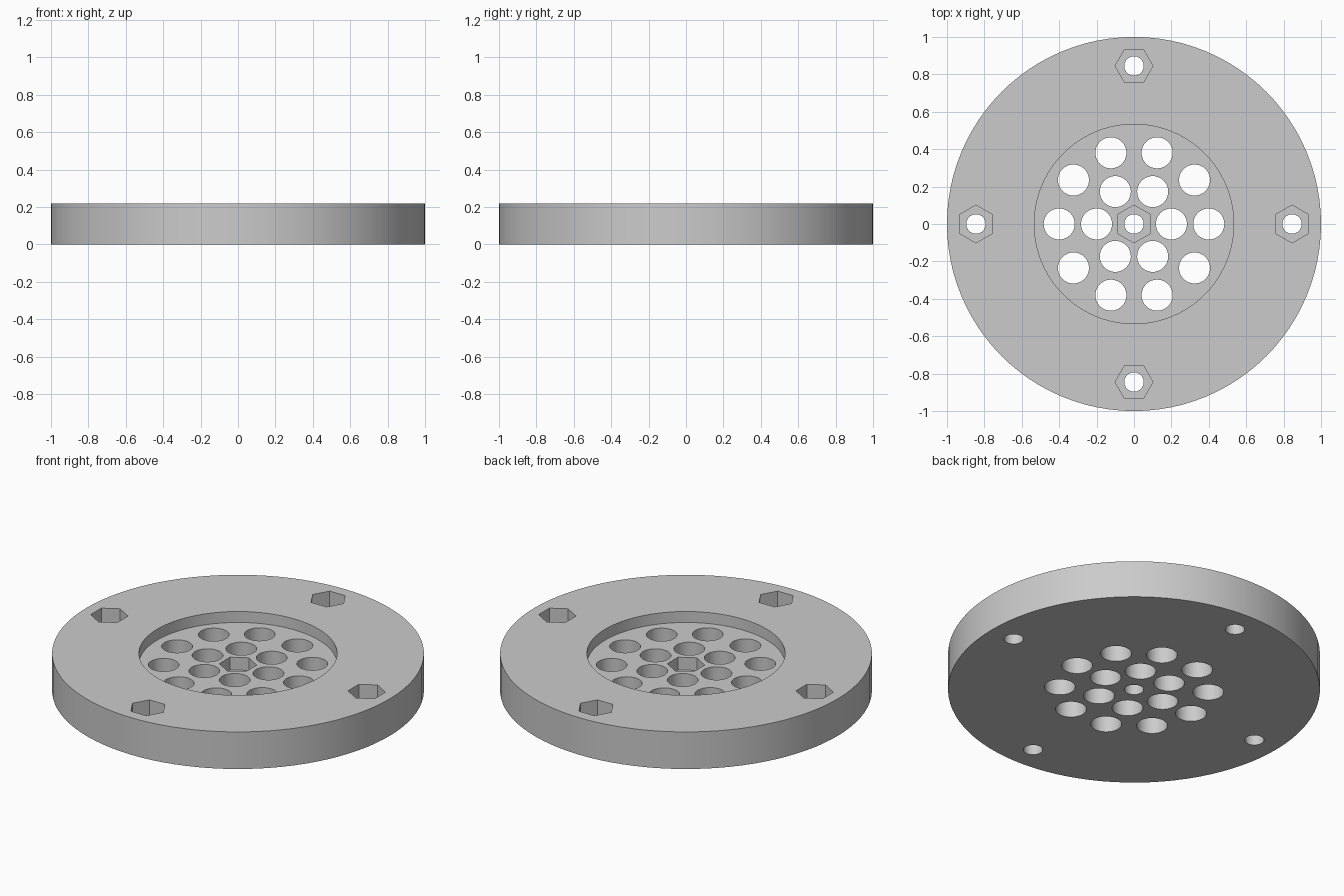
import bpy, bmesh, math
from mathutils import Matrix

if "Cube" in bpy.data.objects:
    bpy.data.objects.remove(bpy.data.objects["Cube"])

H = 0.22          # plate thickness
FLOOR = 0.155     # height of the recess floor
NUT_FLOOR = 0.08  # height of the nut pocket floors

grey = bpy.data.materials.new("plain grey")
grey.diffuse_color = (0.6, 0.6, 0.6, 1)
grey.use_nodes = True
grey.node_tree.nodes["Principled BSDF"].inputs["Base Color"].default_value = grey.diffuse_color


def prism(name, x, y, r, z0, z1, sides, turn=0.0):
    """Upright prism with one corner at angle `turn`."""
    bm = bmesh.new()
    pts = [(x + r * math.cos(turn + math.tau * i / sides),
            y + r * math.sin(turn + math.tau * i / sides)) for i in range(sides)]
    low = [bm.verts.new((px, py, z0)) for px, py in pts]
    top = [bm.verts.new((px, py, z1)) for px, py in pts]
    bm.faces.new(low[::-1])
    bm.faces.new(top)
    for i in range(sides):
        j = (i + 1) % sides
        bm.faces.new((low[i], low[j], top[j], top[i]))
    mesh = bpy.data.meshes.new(name)
    bm.to_mesh(mesh)
    bm.free()
    mesh.materials.append(grey)
    ob = bpy.data.objects.new(name, mesh)
    bpy.context.collection.objects.link(ob)
    return ob


# round base plate
plate = prism("drain_plate", 0, 0, 1.0, 0, H, 96)

# central round recess
cutters = [prism("recess_cutter", 0, 0, 0.533, FLOOR, H + 0.1, 96)]

# two rings of drain holes
for count, ring in ((6, 0.2), (10, 0.4)):
    for i in range(count):
        a = math.tau * i / count
        cutters.append(prism("drain_hole_cutter", ring * math.cos(a),
                             ring * math.sin(a), 0.083, -0.1, H + 0.1, 40))

# bolt holes with hexagonal nut pockets: centre and four around the rim
spots = [(0, 0, math.pi / 2)]
for i in range(4):
    a = math.pi / 2 * i
    spots.append((0.845 * math.cos(a), 0.845 * math.sin(a), a + math.pi / 2))
for x, y, turn in spots:
    cutters.append(prism("nut_pocket_cutter", x, y, 0.101, NUT_FLOOR, H + 0.1, 6, turn))
    cutters.append(prism("bolt_hole_cutter", x, y, 0.052, -0.1, H + 0.1, 32))

# cut everything, one clean boolean per cutter
for c in cutters:
    c.hide_render = True
    m = plate.modifiers.new("cut", 'BOOLEAN')
    m.operation = 'DIFFERENCE'
    m.solver = 'EXACT'
    m.object = c

bpy.context.view_layer.update()
result = bpy.data.meshes.new_from_object(
    plate.evaluated_get(bpy.context.evaluated_depsgraph_get()))
plate.modifiers.clear()
plate.data = result
for c in cutters:
    bpy.data.objects.remove(c, do_unlink=True)

# smooth round walls, sharp rims
bpy.ops.object.select_all(action='DESELECT')
plate.select_set(True)
bpy.context.view_layer.objects.active = plate
bpy.ops.object.shade_smooth_by_angle(angle=math.radians(30))
